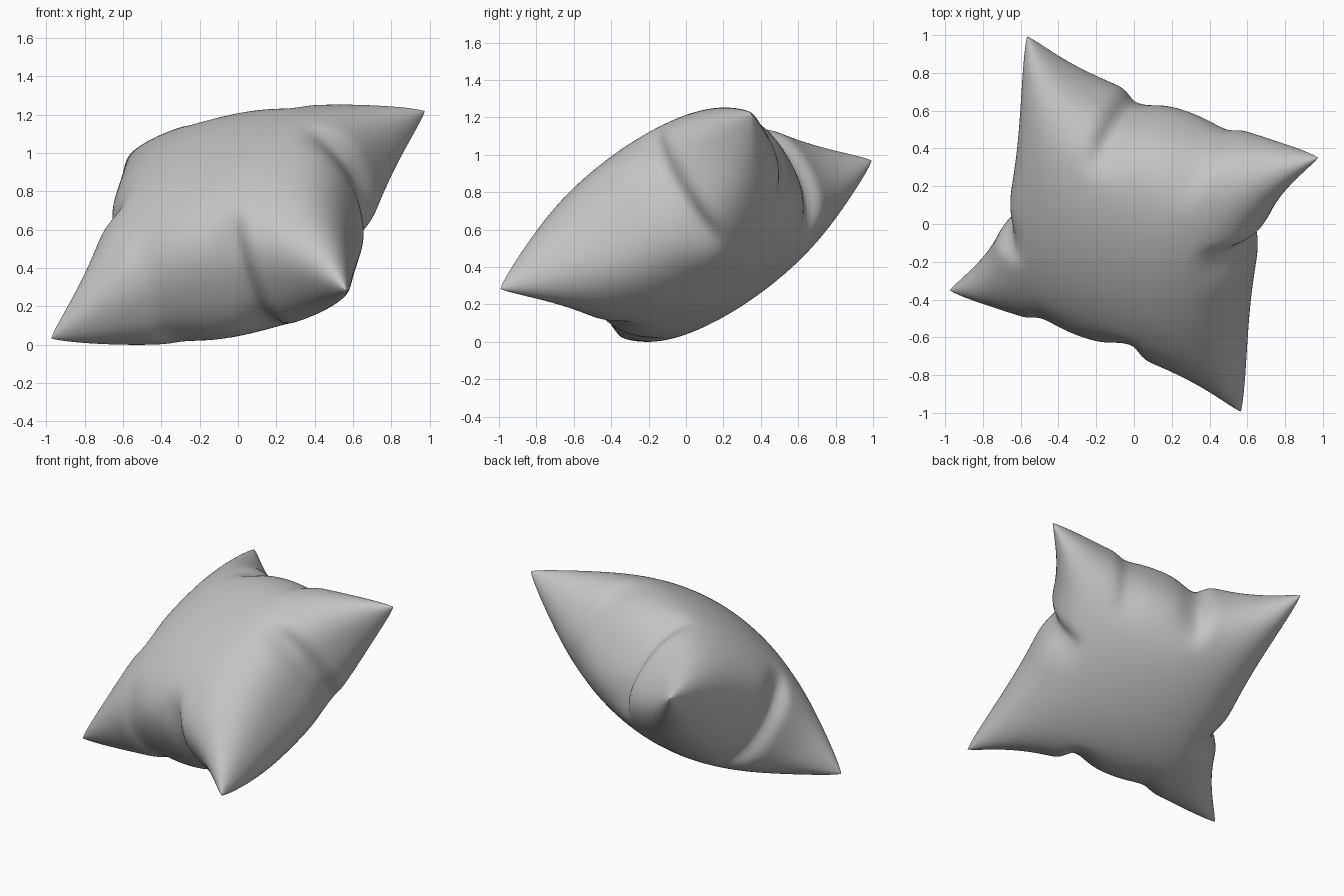
import bpy
import bmesh
import math
from mathutils import Matrix, Vector

cube = bpy.data.objects.get("Cube")
if cube:
    bpy.data.objects.remove(cube, do_unlink=True)

HALF = 0.843       # half of the cushion's side
PLUMP = 0.475      # half of its thickness
PULL = 0.17        # how far the seams draw in between corners
SEGMENTS = 96


def smooth(lo, hi, x):
    t = min(max((x - lo) / (hi - lo), 0), 1)
    return t * t * (3 - 2 * t)


def fold(along, centre):
    """Strength of a pinched fold, steeper on its corner side."""
    d = along - centre
    toward_corner = d * centre > 0
    return math.exp(-(d / (0.07 if toward_corner else 0.15)) ** 2)


def draw_in(r, along, second):
    """Inward shift and fold strength at r from the middle (0) to a seam (1)."""
    near = smooth(0.5, 0.95, r)
    crease = near * (fold(along, 0.27) + second * fold(along, -0.35))
    shift = PULL * r ** 3 * (1 - along ** 2) * (1 + 0.5 * along)
    return shift + 0.055 * crease, crease


def cushion_point(a, b, side):
    sa, sb = math.copysign(1, a), math.copysign(1, b)
    # Each seam is gathered toward its next corner, turning round the cushion
    shift_a, crease_a = draw_in(abs(a), b * sa, 0)
    shift_b, crease_b = draw_in(abs(b), -a * sb, 0.4)
    fade_a = 1 - b ** 4
    fade_b = 1 - a ** 4
    x = a * HALF - sa * shift_a * fade_a ** 0.25
    y = b * HALF - sb * shift_b * fade_b ** 0.25
    puff = max((1 - a * a) * (1 - b * b), 0) ** 0.45
    dip = 1 - 0.13 * min(crease_a * fade_a + crease_b * fade_b, 1)
    return Vector((x, y, side * PLUMP * puff * dip))


# Two puffed panels joined along the seam
bm = bmesh.new()
for side in (1, -1):
    panel = bmesh.ops.create_grid(bm, x_segments=SEGMENTS, y_segments=SEGMENTS, size=1)
    for v in panel["verts"]:
        a = math.sin(v.co.x * math.pi / 2)
        b = math.sin(v.co.y * math.pi / 2)
        v.co = cushion_point(a, b, side)
bmesh.ops.remove_doubles(bm, verts=bm.verts, dist=0.00002)
bmesh.ops.recalc_face_normals(bm, faces=bm.faces)

# Tilt the cushion so that it rests on one corner
across = Vector((0.913, -0.380, 0.148)).normalized()
up_side = Vector((0.231, 0.800, 0.552))
normal = across.cross(up_side).normalized()
up_side = normal.cross(across)
tilt = Matrix((across, up_side, normal)).transposed()
bmesh.ops.transform(bm, matrix=tilt.to_4x4(), verts=bm.verts)
lowest = min(v.co.z for v in bm.verts)
bmesh.ops.translate(bm, vec=(0, 0, -lowest), verts=bm.verts)

mesh = bpy.data.meshes.new("cushion")
bm.to_mesh(mesh)
bm.free()
cushion = bpy.data.objects.new("cushion", mesh)
bpy.context.collection.objects.link(cushion)
for face in mesh.polygons:
    face.use_smooth = True

# Plain grey cloth
cloth = bpy.data.materials.new("grey cloth")
cloth.use_nodes = True
grey = (0.55, 0.55, 0.55, 1)
cloth.diffuse_color = grey
cloth.node_tree.nodes["Principled BSDF"].inputs["Base Color"].default_value = grey
mesh.materials.append(cloth)
